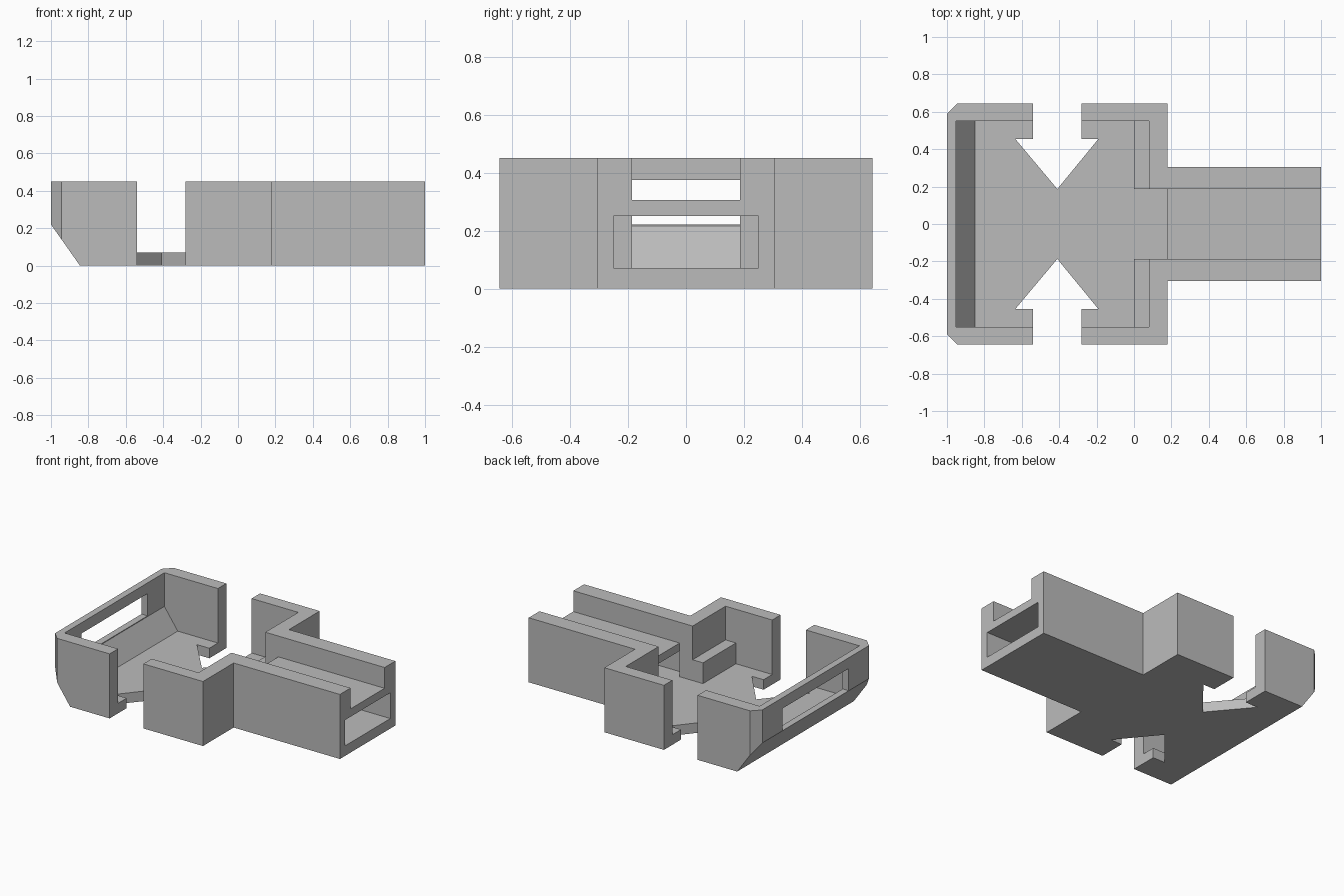
import bpy, bmesh
from mathutils import Vector

cube = bpy.data.objects.get("Cube")
if cube:
    bpy.data.objects.remove(cube, do_unlink=True)

grey = bpy.data.materials.new("plain grey")
grey.use_nodes = True
colour = (0.5, 0.5, 0.5, 1)
grey.diffuse_color = colour
grey.node_tree.nodes["Principled BSDF"].inputs["Base Color"].default_value = colour

H, W, FLOOR, ARM = 0.45, 0.643, 0.07, 0.305
IN_W, CHANNEL = 0.55, 0.187


def prism(name, points, axis, lo, hi):
    """Extrude a closed profile along axis 'y' (points are x, z) or 'z' (points are x, y)."""
    place = (lambda p, d: (p[0], d, p[1])) if axis == "y" else (lambda p, d: (p[0], p[1], d))
    bm = bmesh.new()
    base = bm.faces.new([bm.verts.new(place(p, lo)) for p in points])
    top = bmesh.ops.extrude_face_region(bm, geom=[base])["geom"]
    bmesh.ops.translate(bm, vec=Vector(place((0, 0), hi - lo)),
                        verts=[g for g in top if isinstance(g, bmesh.types.BMVert)])
    bmesh.ops.recalc_face_normals(bm, faces=bm.faces)
    mesh = bpy.data.meshes.new(name)
    bm.to_mesh(mesh)
    bm.free()
    mesh.materials.append(grey)
    obj = bpy.data.objects.new(name, mesh)
    bpy.context.collection.objects.link(obj)
    return obj


def box(name, x, y, z):
    return prism(name, [(x[0], y[0]), (x[1], y[0]), (x[1], y[1]), (x[0], y[1])], "z", *z)


# Solid T-shaped block with clipped corners on the end wall
half = [(1, ARM), (0.18, ARM), (0.18, W), (-0.945, W), (-1, 0.588)]
holder = prism("holder", half + [(x, -y) for x, y in reversed(half)], "z", 0, H)

cutters = [
    # sloped underside of the end wall
    prism("underside_cut", [(-0.845, 0), (-1, 0.22), (-1.2, 0.22), (-1.2, -0.2), (-0.845, -0.2)], "y", -1, 1),
    # tray interior with an inner slope and low ledges beside the arm
    prism("tray_cut", [(-0.85, FLOOR), (0, FLOOR), (0, 0.215), (0.08, 0.215), (0.08, 0.6),
                       (-0.953, 0.6), (-0.953, 0.215)], "y", -IN_W, IN_W),
    # passage from the tray into the arm
    box("passage_cut", (-0.1, 0.18), (-CHANNEL, CHANNEL), (FLOOR, 0.6)),
    # open channel above the arm shelf, and the wider tunnel below it
    box("channel_cut", (0.1, 1.2), (-CHANNEL, CHANNEL), (0.305, 0.6)),
    box("tunnel_cut", (0.18, 1.2), (-0.25, 0.25), (FLOOR, 0.25)),
    # window in the end wall
    box("window_cut", (-1.2, -0.9), (-0.365, 0.365), (0.22, 0.375)),
]

# Side gaps with arrow-shaped notches
for s in (1, -1):
    notch = [(-0.54, 0.8), (-0.54, 0.455), (-0.635, 0.455), (-0.41, 0.187),
             (-0.19, 0.455), (-0.28, 0.455), (-0.28, 0.8)]
    cutters.append(prism("notch_cut", [(x, s * y) for x, y in notch], "z", -0.2, 0.6))

bpy.context.view_layer.objects.active = holder
for c in cutters:
    c.hide_render = True
    m = holder.modifiers.new(c.name, "BOOLEAN")
    m.operation, m.solver, m.object = "DIFFERENCE", "EXACT", c
    bpy.ops.object.modifier_apply(modifier=m.name)
    bpy.data.objects.remove(c, do_unlink=True)

# Merge flat neighbouring faces
bm = bmesh.new()
bm.from_mesh(holder.data)
bmesh.ops.remove_doubles(bm, verts=bm.verts, dist=0.0005)
bmesh.ops.dissolve_limit(bm, angle_limit=0.01, verts=bm.verts, edges=bm.edges)
bm.to_mesh(holder.data)
bm.free()
